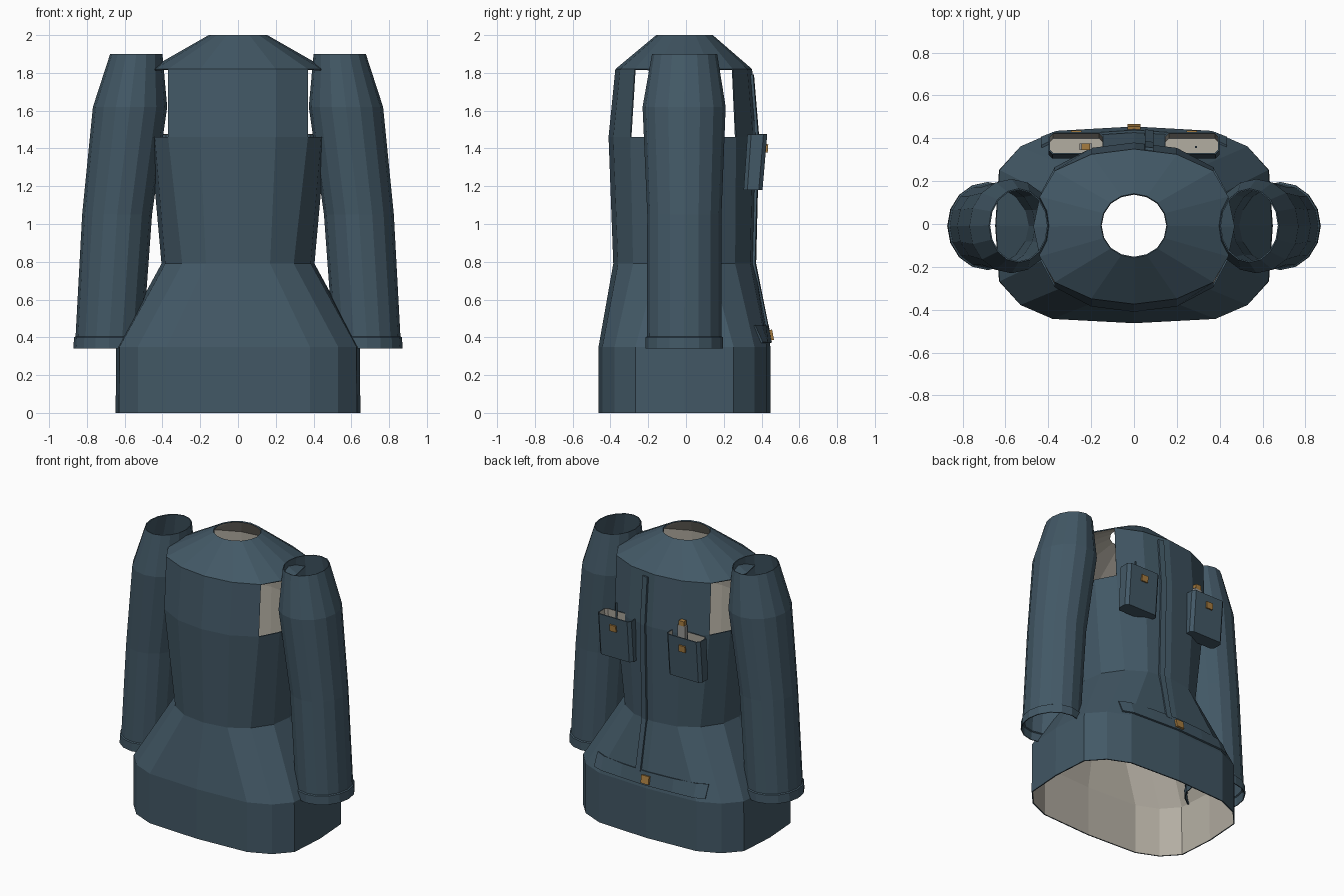
import bpy, bmesh, math
from mathutils import Vector

if "Cube" in bpy.data.objects:
    bpy.data.objects.remove(bpy.data.objects["Cube"])


def material(name, col):
    m = bpy.data.materials.new(name)
    m.diffuse_color = (*col, 1)
    m.use_nodes = True
    m.node_tree.nodes["Principled BSDF"].inputs["Base Color"].default_value = m.diffuse_color
    return m


CLOTH = material("slate_cloth", (0.055, 0.098, 0.132))
LINING = material("beige_lining", (0.45, 0.42, 0.36))
BRASS = material("brass", (0.38, 0.20, 0.05))
STEEL = material("grey_metal", (0.30, 0.30, 0.29))


def finish(name, bm, mats, thickness=0, lined=False, offset=-1, outward=True):
    if outward:
        bmesh.ops.recalc_face_normals(bm, faces=bm.faces)
    me = bpy.data.meshes.new(name)
    bm.to_mesh(me)
    bm.free()
    for m in mats:
        me.materials.append(m)
    ob = bpy.data.objects.new(name, me)
    bpy.context.collection.objects.link(ob)
    if thickness:
        mod = ob.modifiers.new("thickness", 'SOLIDIFY')
        mod.thickness = thickness
        mod.offset = offset
        mod.material_offset = 1 if lined else 0
    return ob


def loft(rings, skip=lambda i, c: False, floor=False):
    """Skin closed rings of points, listed counter-clockwise and bottom to top."""
    bm = bmesh.new()
    loops = [[bm.verts.new(p) for p in r] for r in rings]
    n = len(loops[0])
    for i in range(len(loops) - 1):
        a, b = loops[i], loops[i + 1]
        for j in range(n):
            k = (j + 1) % n
            f = [a[j], a[k], b[k], b[j]]
            c = sum((v.co for v in f), Vector()) / 4
            if not skip(i, c):
                bm.faces.new(f)
    if floor:
        bm.faces.new(loops[0][::-1])
    return bm


def box(name, center, size, mat, tilt=0):
    bm = bmesh.new()
    bmesh.ops.create_cube(bm, size=1)
    for v in bm.verts:
        v.co = Vector(v.co[i] * size[i] for i in range(3))
    ob = finish(name, bm, [mat])
    ob.location = center
    ob.rotation_euler.x = tilt
    return ob


# Body: (height, y shift, quarter outline from side to middle)
BODY = [
    (0.00, -0.008, [(.648, 0), (.63, .26), (.53, .37), (.38, .435), (0, .455)]),
    (0.35, -0.008, [(.645, 0), (.627, .26), (.53, .37), (.38, .435), (0, .455)]),
    (0.79, -0.010, [(.405, 0), (.385, .14), (.295, .27), (.17, .35), (0, .375)]),
    (1.46, -0.015, [(.465, 0), (.44, .15), (.37, .28), (.20, .37), (0, .395)]),
    (1.82, -0.012, [(.47, 0), (.44, .14), (.37, .26), (.20, .337), (0, .362)]),
    (2.00, -0.008, [(.155, 0), (.143, .058), (.11, .107), (.06, .138), (0, .15)]),
]


def full_ring(z, dy, q):
    pts = q + [(-x, y) for x, y in q[-2::-1]]
    pts += [(x, -y) for x, y in pts[-2:0:-1]]
    return [(x, y + dy, z) for x, y in pts]


# Armholes are the open panels at the sides of the chest
body = loft([full_ring(*r) for r in BODY],
            skip=lambda i, c: i == 3 and abs(c.x) > 0.36)
finish("jacket_body", body, [CLOTH, LINING], 0.008, lined=True, outward=False)


def back_y(x, z):
    """y of the rear cloth surface at x, z."""
    x = abs(x)
    for (z0, d0, q0), (z1, d1, q1) in zip(BODY, BODY[1:]):
        if z0 <= z <= z1:
            t = (z - z0) / (z1 - z0)
            q = [(a[0] + (b[0] - a[0]) * t, a[1] + d0 + (b[1] + d1 - a[1] - d0) * t)
                 for a, b in zip(q0, q1)]
            for (xa, ya), (xb, yb) in zip(q, q[1:]):
                if xb <= x <= xa:
                    return ya + (yb - ya) * (x - xa) / (xb - xa)
    return 0


def back_strip(name, xs, zs, thickness):
    """Raised band that follows the rear of the body."""
    bm = bmesh.new()
    rows = [[bm.verts.new((x, back_y(x, z), z)) for x in xs] for z in zs]
    for a, b in zip(rows, rows[1:]):
        for j in range(len(xs) - 1):
            bm.faces.new((a[j + 1], a[j], b[j], b[j + 1]))
    finish(name, bm, [CLOTH], thickness, offset=1, outward=False)


back_strip("closure_strip", [.05, .09], [.44, .79, 1.46, 1.79], 0.014)
back_strip("waist_band", [-.43, -.36, -.2, 0, .2, .36, .43], [.37, .46], 0.012)
box("waist_stud", (0, .449, .412), (.06, .024, .055), BRASS, 0.18)

# Sleeves: (height, inner x, outer x, front y, rear y)
SLEEVE = [
    (.34, .495, .872, -.215, .196), (.40, .495, .868, -.215, .196),
    (.405, .502, .86, -.207, .188), (1.05, .455, .825, -.205, .188),
    (1.62, .375, .768, -.23, .21), (1.90, .40, .677, -.18, .165),
]
for side, label in ((1, "right"), (-1, "left")):
    rings = []
    for z, xi, xo, yf, yb in SLEEVE:
        cx, rx, cy, ry = (xi + xo) / 2, (xo - xi) / 2, (yf + yb) / 2, (yb - yf) / 2
        rings.append([(side * (cx + rx * math.cos(a)), cy + ry * math.sin(side * a), z)
                      for a in (side * math.tau * j / 16 for j in range(16))])
    sleeve = loft(rings)
    finish(label + "_sleeve", sleeve, [CLOTH], 0.006)

    # Open-topped chest pocket leaning with the cloth
    rings = []
    for z, y0, y1 in ((1.18, .305, .405), (1.475, .325, .43)):
        x0, x1, c = .14, .40, .02
        outline = [(x0 + c, y0), (x1 - c, y0), (x1, y0 + c), (x1, y1 - c),
                   (x1 - c, y1), (x0 + c, y1), (x0, y1 - c), (x0, y0 + c)]
        rings.append([(side * x, y, z) for x, y in outline])
    finish(label + "_pocket", loft(rings, floor=True), [CLOTH, LINING], 0.008, lined=True)
    box(label + "_pocket_stud", (side * .27, .427, 1.40), (.05, .014, .045), BRASS, -0.08)

# Small tools standing in the pockets
box("tool_shaft", (-.225, .36, 1.41), (.06, .03, .24), STEEL)
box("tool_cap", (-.225, .36, 1.545), (.04, .03, .035), BRASS)
box("thin_rod", (.29, .36, 1.42), (.01, .01, .26), CLOTH)
